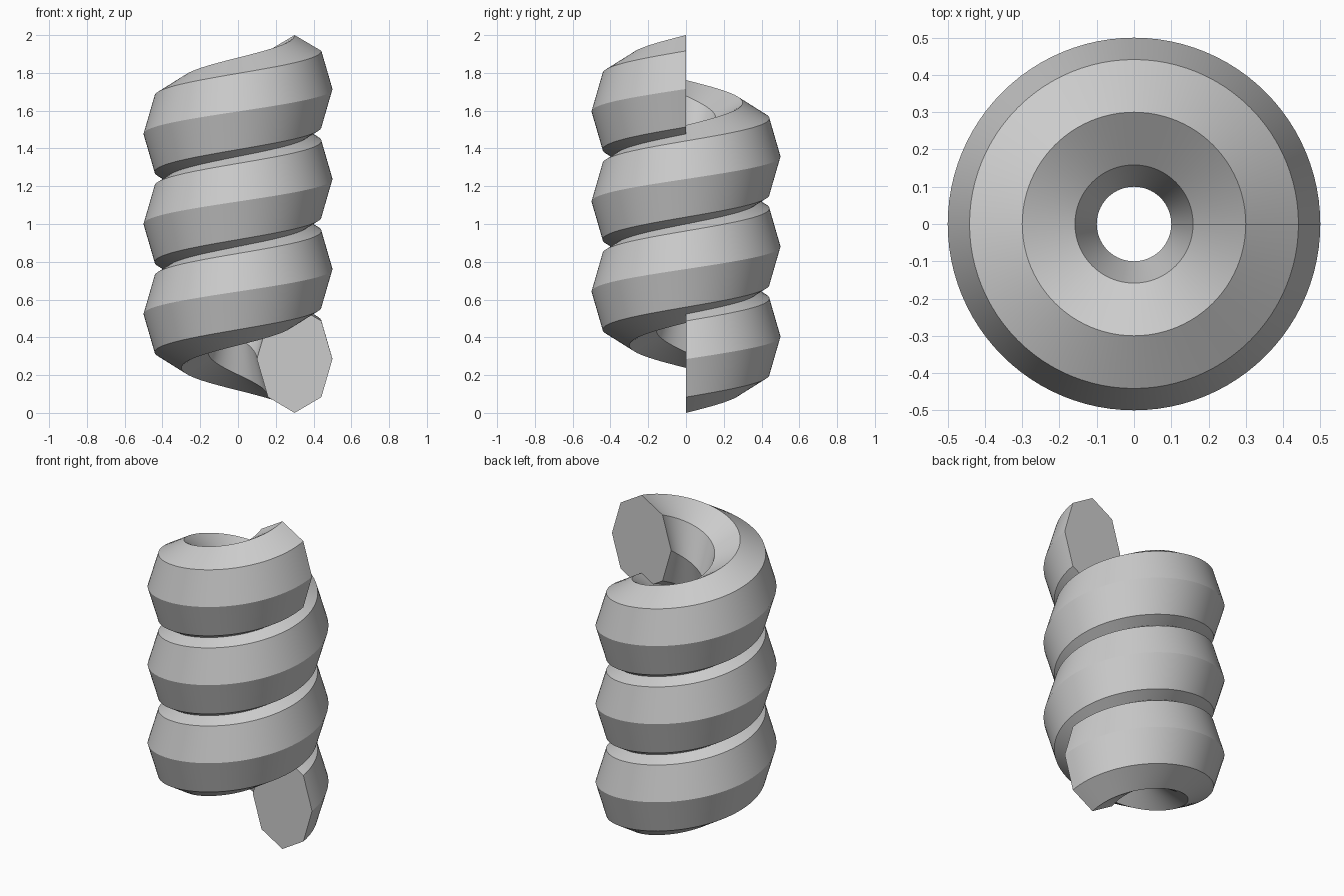
import bpy, bmesh, math

if "Cube" in bpy.data.objects:
    bpy.data.objects.remove(bpy.data.objects["Cube"])

TURNS, STEPS, SIDES = 3, 96, 8
COIL_R, HALF_W, HALF_H = 0.3, 0.2, 0.285
PITCH = (2 - 2 * HALF_H) / TURNS

bm = bmesh.new()


def ring(i):
    """Tall octagonal cross-section at step i along the helix."""
    t = 2 * math.pi * i / STEPS
    z0 = HALF_H + PITCH * i / STEPS
    verts = []
    for k in range(SIDES):
        a = 2 * math.pi * k / SIDES
        r = COIL_R + HALF_W * math.cos(a)
        verts.append(bm.verts.new((r * math.cos(t), r * math.sin(t),
                                   z0 + HALF_H * math.sin(a))))
    return verts


# Coil body swept counter-clockwise and upward from +x
rings = [ring(i) for i in range(TURNS * STEPS + 1)]
for a, b in zip(rings, rings[1:]):
    for k in range(SIDES):
        n = (k + 1) % SIDES
        bm.faces.new((a[k], a[n], b[n], b[k]))

# Flat end caps
bm.faces.new(rings[0])
bm.faces.new(rings[-1])
bmesh.ops.recalc_face_normals(bm, faces=bm.faces[:])

mesh = bpy.data.meshes.new("spring_coil")
bm.to_mesh(mesh)
bm.free()
coil = bpy.data.objects.new("spring_coil", mesh)
bpy.context.collection.objects.link(coil)

# Smooth along the sweep, sharp along the octagon edges
bpy.context.view_layer.objects.active = coil
coil.select_set(True)
bpy.ops.object.shade_smooth_by_angle(angle=math.radians(20))
